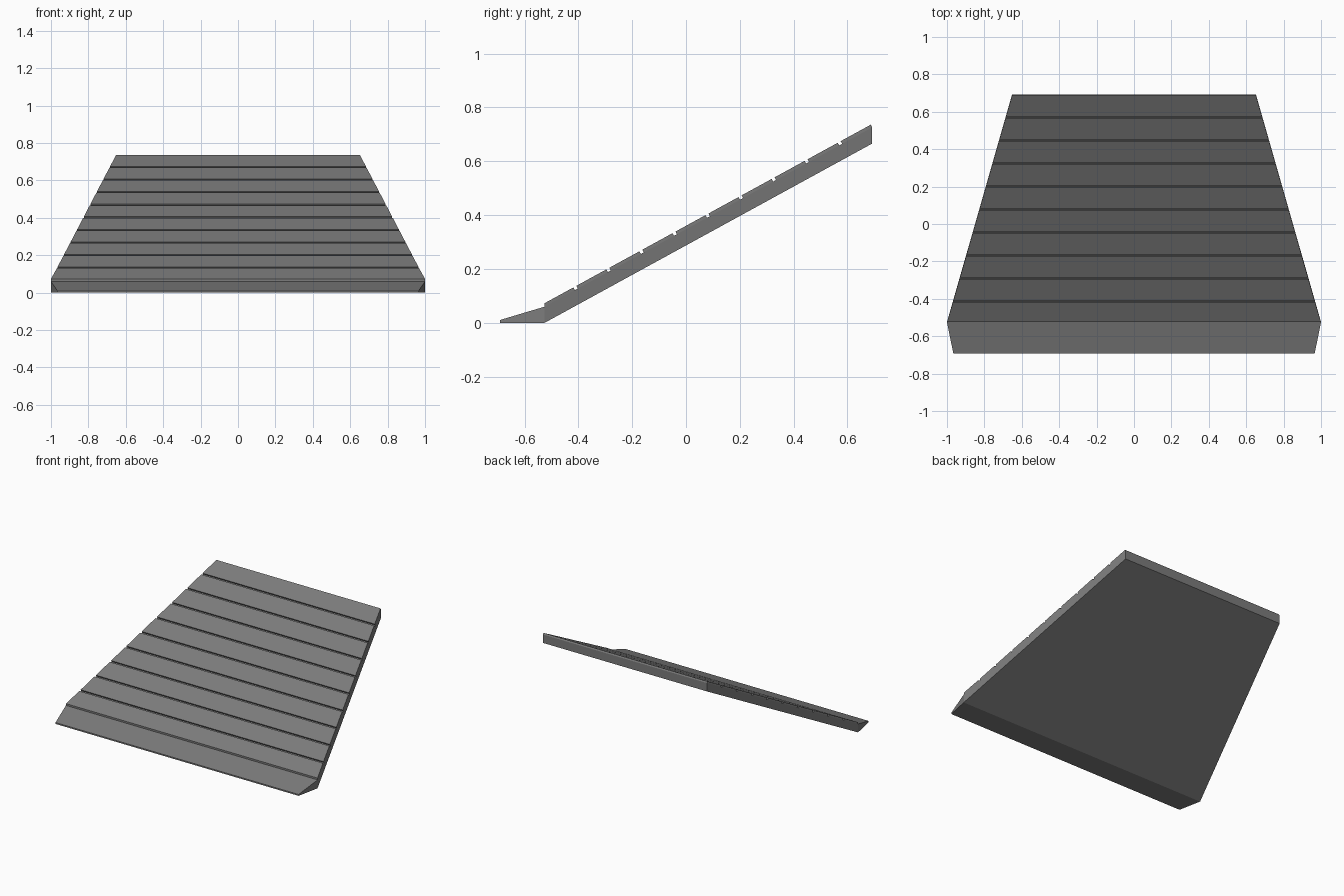
import bpy, bmesh

if "Cube" in bpy.data.objects:
    bpy.data.objects.remove(bpy.data.objects["Cube"])

Y_LIP, Y0, Y1 = -0.692, -0.525, 0.692      # lip edge, foot of slope, top end
SLOPE = 0.666 / (Y1 - Y0)
THICK, RAISE = 0.06, 0.013                 # slab and tread heights (vertical)
COUNT, GAP = 10, 0.011

# Dark grey rubber or metal finish
dark = bpy.data.materials.new("dark_grey")
dark.diffuse_color = (0.2, 0.2, 0.2, 1.0)
dark.use_nodes = True
dark.node_tree.nodes["Principled BSDF"].inputs["Base Color"].default_value = dark.diffuse_color


def half_width(y):
    return 1.0 - 0.348 * (y - Y0) / (Y1 - Y0)


def surface(y):
    return THICK + (y - Y0) * SLOPE


def loft(name, sections):
    """Solid through sections (bottom y, top y, half width, bottom z, top z)."""
    bm = bmesh.new()
    rings = []
    for yb, yt, w, zb, zt in sections:
        pts = [(-w, yb, zb), (w, yb, zb), (w, yt, zt), (-w, yt, zt)]
        rings.append([bm.verts.new(p) for p in pts])
    for a, b in zip(rings, rings[1:]):
        for i in range(4):
            j = (i + 1) % 4
            bm.faces.new((a[i], a[j], b[j], b[i]))
    bm.faces.new(rings[0])
    bm.faces.new(rings[-1][::-1])
    bmesh.ops.recalc_face_normals(bm, faces=bm.faces)
    mesh = bpy.data.meshes.new(name)
    bm.to_mesh(mesh)
    bm.free()
    mesh.materials.append(dark)
    obj = bpy.data.objects.new(name, mesh)
    bpy.context.collection.objects.link(obj)
    return obj


# Sloping slab with the tapered entry lip at its foot
loft("ramp_slab", [
    (Y_LIP, Y_LIP, 0.966, 0.0, 0.01),
    (Y0, Y0, 1.0, 0.0, THICK),
    (Y1, Y1, half_width(Y1), (Y1 - Y0) * SLOPE, surface(Y1)),
])

# Row of thin raised treads, square to the slope, narrowing with the slab
pitch = (Y1 - Y0 + GAP) / COUNT
rise = RAISE / (1 + SLOPE ** 2)
lean = rise * SLOPE
for n in range(COUNT):
    start = Y0 + n * pitch
    ends = []
    for y in (start, start + pitch - GAP):
        first = y == Y0                    # the foot of the slope is cut upright
        yt = y if first else y - lean
        zt = surface(y) + (RAISE if first else rise)
        ends.append((y, yt, half_width(y), surface(y), zt))
    loft(f"tread_{n + 1:02d}", ends)
